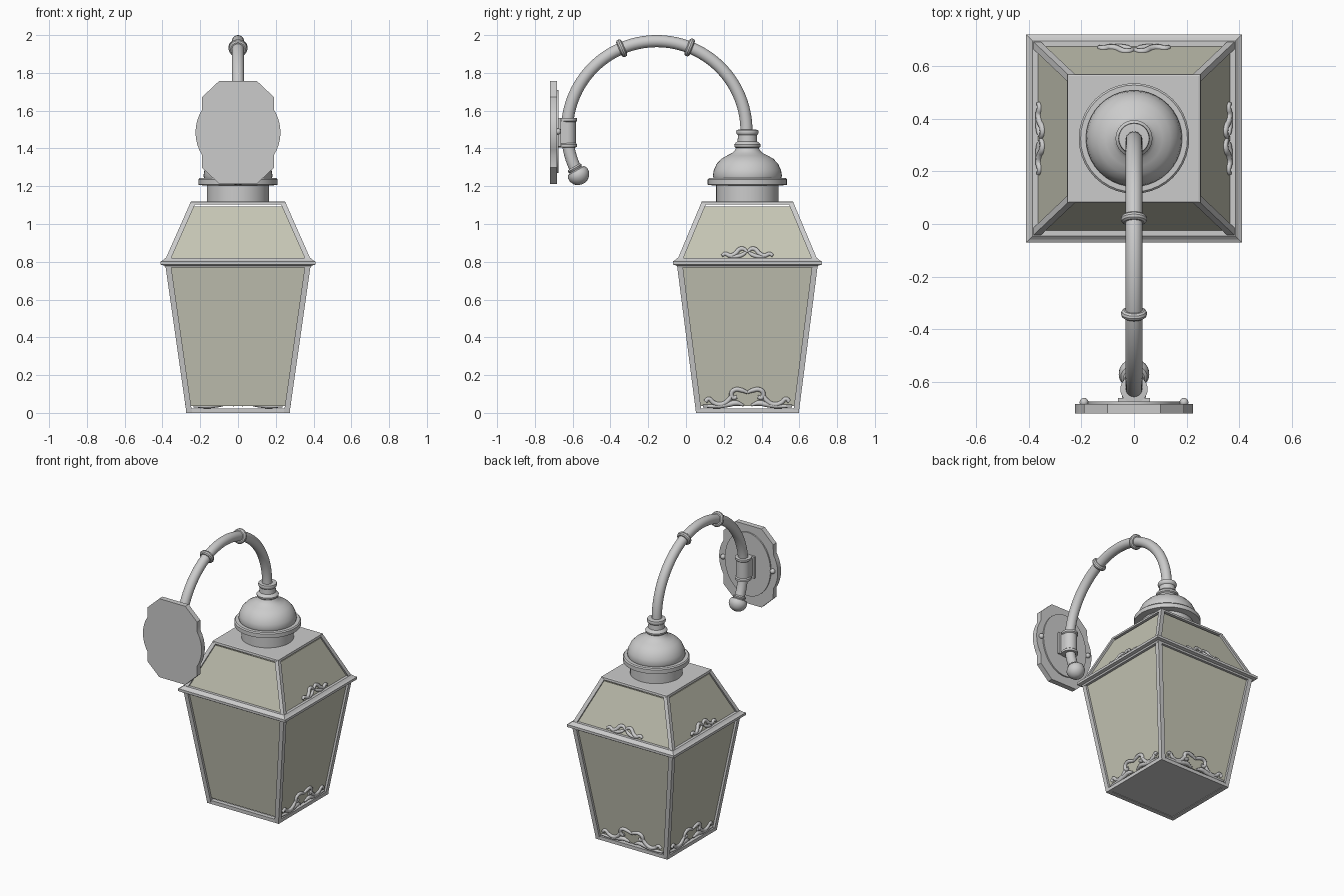
import bpy, bmesh
from math import sin, cos, pi, radians
from mathutils import Vector, Matrix

if "Cube" in bpy.data.objects:
    bpy.data.objects.remove(bpy.data.objects["Cube"])

CY = 0.325                      # lantern centre in y
glass_mat = bpy.data.materials.new("olive_glass")
glass_mat.diffuse_color = (0.56, 0.56, 0.46, 1)
glass_mat.use_nodes = True
glass_mat.node_tree.nodes["Principled BSDF"].inputs["Base Color"].default_value = glass_mat.diffuse_color


def finish(name, bm, smooth=False, mat=None):
    bmesh.ops.recalc_face_normals(bm, faces=bm.faces)
    me = bpy.data.meshes.new(name)
    bm.to_mesh(me)
    bm.free()
    ob = bpy.data.objects.new(name, me)
    bpy.context.collection.objects.link(ob)
    if mat:
        me.materials.append(mat)
    if smooth:
        bpy.ops.object.select_all(action='DESELECT')
        ob.select_set(True)
        bpy.context.view_layer.objects.active = ob
        bpy.ops.object.shade_smooth_by_angle(angle=radians(35))
    return ob


def skin(bm, rings, closed=False, caps=True):
    """Bridge successive vertex loops with quads."""
    rs = [[bm.verts.new(p) for p in r] for r in rings]
    n = len(rs[0])
    for a, b in zip(rs, rs[1:] + (rs[:1] if closed else [])):
        for i in range(n):
            bm.faces.new((a[i], a[(i + 1) % n], b[(i + 1) % n], b[i]))
    if caps and not closed:
        bm.faces.new(rs[0])
        bm.faces.new(rs[-1])


def lathe(name, prof, mat=Matrix(), n=40, closed=False):
    bm = bmesh.new()
    skin(bm, [[mat @ Vector((r * cos(2 * pi * i / n), r * sin(2 * pi * i / n), z))
               for i in range(n)] for r, z in prof], closed)
    return finish(name, bm, True)


def rect(hx, hy, z):
    return [Vector((sx * hx, CY + sy * hy, z)) for sx, sy in ((-1, -1), (1, -1), (1, 1), (-1, 1))]


def frame(name, hx, hy, prof):
    """Rectangular frame with a closed (inset, z) profile."""
    bm = bmesh.new()
    skin(bm, [rect(hx - i, hy - i, z) for i, z in prof], True)
    return finish(name, bm)


def posts(name, lo, hi, w):
    """Four leaning corner bars."""
    bm = bmesh.new()
    for p, q in zip(rect(*lo), rect(*hi)):
        skin(bm, [[c + Vector((a * w, b * w, 0)) for a, b in ((-1, -1), (1, -1), (1, 1), (-1, 1))]
                  for c in (p, q)])
    return finish(name, bm)


def panes(name, lo, hi, t=0.008):
    bm = bmesh.new()
    shrink = lambda r: rect(r[0] - t, r[1] - t, r[2])
    skin(bm, [rect(*lo), rect(*hi), shrink(hi), shrink(lo)], True)
    return finish(name, bm, mat=glass_mat)


def plate(name, outline, y0, y1):
    bm = bmesh.new()
    skin(bm, [[(x, y, z) for x, z in outline] for y in (y0, y1)])
    return finish(name, bm, True)


# Lantern body
posts("body_posts", (0.258, 0.257, 0), (0.37, 0.358, 0.785), 0.015)
frame("bottom_frame", 0.275, 0.272, [(0, 0), (0, 0.024), (0.03, 0.024), (0.03, 0)])
bm = bmesh.new()
skin(bm, [rect(0.255, 0.252, 0.004), rect(0.255, 0.252, 0.016)])
finish("bottom_plate", bm)
panes("body_glass", (0.263, 0.26, 0.036), (0.37, 0.356, 0.785))
frame("rim", 0.41, 0.395, [(0, 0.785), (0, 0.802), (0.012, 0.808), (0.025, 0.82), (0.05, 0.82),
                           (0.05, 0.77), (0.025, 0.77), (0.02, 0.78)])

# Roof
posts("roof_hips", (0.372, 0.357, 0.81), (0.24, 0.232, 1.108), 0.014)
panes("roof_glass", (0.368, 0.352, 0.815), (0.248, 0.24, 1.092))
bm = bmesh.new()
skin(bm, [rect(0.255, 0.246, 1.102), rect(0.252, 0.244, 1.117), rect(0.245, 0.237, 1.12)])
finish("roof_top", bm)

# Cap, dome and collar
at = Matrix.Translation((0, CY, 0))
lathe("neck", [(0.165, 1.115), (0.165, 1.21)], at)
lathe("cap_disc", [(0.19, 1.205), (0.21, 1.208), (0.21, 1.236), (0.203, 1.243), (0.18, 1.243)], at)
lathe("dome", [(0.178, 1.24), (0.183, 1.255), (0.178, 1.285), (0.163, 1.318), (0.138, 1.345),
               (0.108, 1.362), (0.082, 1.375), (0.066, 1.39), (0.06, 1.402), (0.068, 1.408),
               (0.07, 1.42), (0.062, 1.43), (0.052, 1.437), (0.05, 1.47), (0.057, 1.476),
               (0.06, 1.487), (0.057, 1.498), (0.04, 1.5)], at)

# Curved arm
AC, AR = Vector((0, -0.155, 1.493)), 0.475


def arc_frame(deg):
    a = radians(deg)
    o = AC + Vector((0, cos(a), sin(a))) * AR
    t = Vector((0, -sin(a), cos(a)))
    x = Vector((1, 0, 0))
    y = t.cross(x)
    return Matrix((x, y, t)).transposed().to_4x4() if o is None else \
        Matrix.Translation(o) @ Matrix((x, y, t)).transposed().to_4x4()


bm = bmesh.new()
skin(bm, [[arc_frame(d) @ Vector((0.032 * cos(2 * pi * i / 24), 0.032 * sin(2 * pi * i / 24), 0))
           for i in range(24)] for d in range(0, 208, 3)])
finish("arm", bm, True)
for d in (68.5, 113):
    lathe("arm_ring", [(0.034 + 0.016 * cos(k * pi / 5), 0.016 * sin(k * pi / 5))
                       for k in range(10)], arc_frame(d), 32, True)
lathe("arm_finial", [(0.036, -0.05), (0.042, -0.042), (0.036, -0.032), (0.05, -0.026),
                     (0.058, -0.01), (0.057, 0.01), (0.046, 0.032), (0.028, 0.046), (0.006, 0.052)],
      arc_frame(209.5), 32)

# Wall bracket
lathe("bracket_sleeve", [(0.035, 1.405), (0.052, 1.407), (0.052, 1.422), (0.045, 1.428), (0.045, 1.54),
                         (0.052, 1.546), (0.052, 1.56), (0.035, 1.562)],
      Matrix.Translation((0, -0.628, 0)), 32)
plate("bracket_block", [(-0.045, 1.425), (0.045, 1.425), (0.045, 1.545), (-0.045, 1.545)], -0.68, -0.625)
plate("bracket_foot", [(-0.06, 1.41), (0.06, 1.41), (0.06, 1.56), (-0.06, 1.56)], -0.68, -0.662)

# Wall plate: octagon with bowed sides
half = [(0.1, -0.272), (0.19, -0.187)]
half += [(0.225 * cos(radians(a)), 0.225 * sin(radians(a))) for a in range(-32, 33, 8)]
half += [(0.19, 0.187), (0.1, 0.272)]
outline = half + [(-x, -z) for x, z in half]
plate("wall_plate", [(x, 1.485 + z) for x, z in outline], -0.72, -0.684)
plate("wall_plate_boss", [(0.175 * cos(pi * k / 24), 1.49 + 0.22 * sin(pi * k / 24))
                          for k in range(48)], -0.69, -0.675)
for s in (-1, 1):
    bm = bmesh.new()
    bmesh.ops.create_uvsphere(bm, u_segments=16, v_segments=8, radius=0.017,
                              matrix=Matrix.Translation((s * 0.19, -0.678, 1.49)))
    finish("plate_screw", bm, True)

# Scroll ornaments (half strands as u, z, thickness) on right, left and back
LOWER = [[(0, .108, .7), (.03, .12, 1), (.065, .123, 1), (.084, .105, 1), (.075, .08, 1), (.055, .085, .8)],
         [(.08, .105, .7), (.1, .068, 1.1), (.14, .045, 1.1), (.18, .055, 1), (.205, .075, .9), (.222, .06, 1)],
         [(.02, .04, .5), (.06, .052, 1.2), (.1, .045, 1.2), (.15, .036, 1), (.235, .036, .6)]]
UPPER = [[(0, .85, .6), (.02, .868, .9), (.042, .866, 1), (.062, .845, 1), (.09, .832, 1),
          (.118, .842, .9), (.135, .832, .7)],
         [(.005, .852, .5), (.025, .838, .9), (.055, .828, .9), (.09, .826, .6)]]


def ornament(name, strands, side, h0, slope, z0):
    cu = bpy.data.curves.new(name, 'CURVE')
    cu.dimensions = '3D'
    cu.bevel_depth, cu.bevel_resolution, cu.resolution_u = 0.012, 2, 5
    cu.use_fill_caps = True
    for strand in strands:
        for m in (-1, 1):
            sp = cu.splines.new('BEZIER')
            sp.bezier_points.add(len(strand) - 1)
            for bp, (u, z, r) in zip(sp.bezier_points, strand):
                h = h0 + slope * (z - z0)
                bp.co = (m * u, CY + h, z) if side == 0 else (side * h, CY + m * u, z)
                bp.radius = r
                bp.handle_left_type = bp.handle_right_type = 'AUTO'
    ob = bpy.data.objects.new(name, cu)
    bpy.context.collection.objects.link(ob)
    bpy.ops.object.select_all(action='DESELECT')
    ob.select_set(True)
    bpy.context.view_layer.objects.active = ob
    bpy.ops.object.convert(target='MESH')
    bpy.ops.object.shade_smooth_by_angle(angle=radians(50))


for label, side, lo, up in (("right", 1, .265, .37), ("left", -1, .265, .37), ("back", 0, .262, .354)):
    ornament(label + "_lower_scroll", LOWER, side, lo, 0.14, 0.036)
    ornament(label + "_upper_scroll", UPPER, side, up, -0.42, 0.815)
